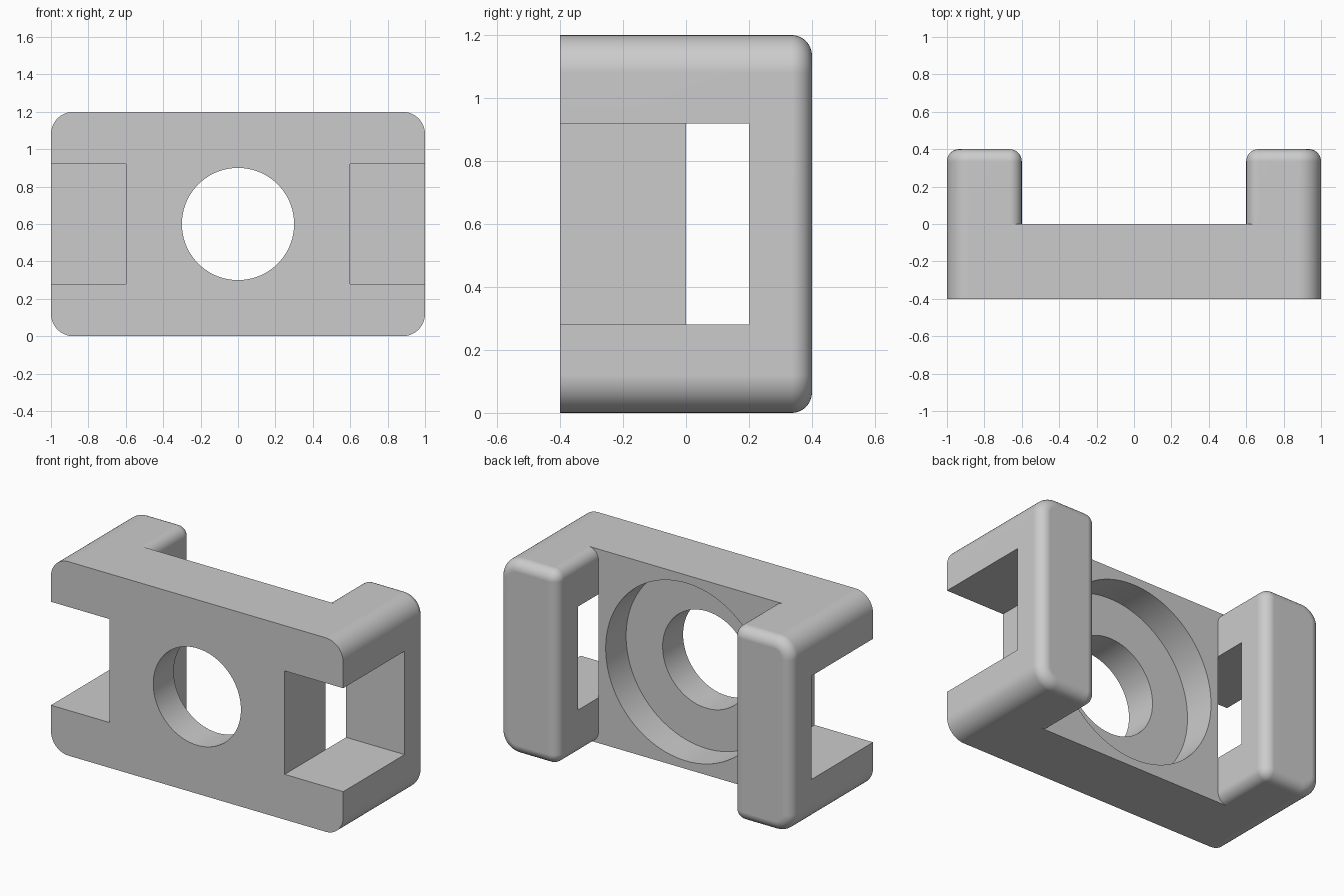
import bpy, bmesh
from math import sin, cos, pi

if "Cube" in bpy.data.objects:
    bpy.data.objects.remove(bpy.data.objects["Cube"], do_unlink=True)

grey = bpy.data.materials.new("matte_grey")
grey.use_nodes = True
colour = (0.6, 0.6, 0.6, 1)
grey.diffuse_color = colour
grey.node_tree.nodes["Principled BSDF"].inputs["Base Color"].default_value = colour

HEIGHT = 1.2
ROUND = 0.12     # outer corner radius
RIM = 0.065      # rim fillet radius
STEPS = 12


def rounded_ring(x0, x1, r_left, r_right, inset):
    """Rounded rectangle in x and z, pulled in by an inset."""
    corners = [(x1, HEIGHT, r_right, -1, -1), (x0, HEIGHT, r_left, 1, -1),
               (x0, 0, r_left, 1, 1), (x1, 0, r_right, -1, 1)]
    points = []
    for quarter, (x, z, r, sx, sz) in enumerate(corners):
        for i in range(STEPS + 1):
            a = (quarter + i / STEPS) * pi / 2
            points.append((x + sx * r + (r - inset) * cos(a),
                           z + sz * r + (r - inset) * sin(a)))
    return points


def loft(name, sections):
    """Closed solid through rings given as (y, ring points)."""
    bm = bmesh.new()
    rings = [[bm.verts.new((x, y, z)) for x, z in ring] for y, ring in sections]
    for a, b in zip(rings, rings[1:]):
        for i in range(len(a)):
            j = (i + 1) % len(a)
            bm.faces.new((a[i], a[j], b[j], b[i]))
    bm.faces.new(rings[0])
    bm.faces.new(rings[-1])
    bmesh.ops.remove_doubles(bm, verts=bm.verts, dist=1e-5)
    bmesh.ops.recalc_face_normals(bm, faces=bm.faces)
    mesh = bpy.data.meshes.new(name)
    bm.to_mesh(mesh)
    bm.free()
    obj = bpy.data.objects.new(name, mesh)
    bpy.context.collection.objects.link(obj)
    mesh.materials.append(grey)
    return obj


def select(obj):
    bpy.ops.object.select_all(action='DESELECT')
    obj.select_set(True)
    bpy.context.view_layer.objects.active = obj


def combine(target, tool, operation):
    """Apply a boolean and remove the tool."""
    mod = target.modifiers.new("combine", 'BOOLEAN')
    mod.operation, mod.object, mod.solver = operation, tool, 'EXACT'
    select(target)
    bpy.ops.object.modifier_apply(modifier=mod.name)
    bpy.data.objects.remove(tool, do_unlink=True)


def cylinder(name, radius, y0, y1):
    bpy.ops.mesh.primitive_cylinder_add(
        vertices=96, radius=radius, depth=y1 - y0,
        location=(0, (y0 + y1) / 2, HEIGHT / 2), rotation=(pi / 2, 0, 0))
    obj = bpy.context.object
    obj.name = name
    obj.data.materials.append(grey)
    return obj


# Rounded wall
plate = rounded_ring(-1, 1, ROUND, ROUND, 0)
body = loft("bracket_body", [(-0.4, plate), (0, plate)])

# Legs behind the wall, with a filleted rear rim
for side in (-1, 1):
    x0, x1 = sorted((side * 0.6, side))
    radii = (ROUND, RIM) if side < 0 else (RIM, ROUND)
    sections = [(0, rounded_ring(x0, x1, *radii, 0))]
    for i in range(STEPS + 1):
        a = i / STEPS * pi / 2
        sections.append((0.4 - RIM + RIM * sin(a),
                         rounded_ring(x0, x1, *radii, RIM * (1 - cos(a)))))
    combine(body, loft("leg", sections), 'UNION')

# Side slots through wall and legs
for side in (-1, 1):
    bpy.ops.mesh.primitive_cube_add(size=1, location=(side * 0.85, -0.15, 0.6))
    slot = bpy.context.object
    slot.name = "slot_cutter"
    slot.scale = (0.5, 0.7, 0.64)
    slot.data.materials.append(grey)
    combine(body, slot, 'DIFFERENCE')

# Through hole and wide rear recess
combine(body, cylinder("hole_cutter", 0.3, -0.5, 0.1), 'DIFFERENCE')
combine(body, cylinder("recess_cutter", 0.55, -0.2, 0.1), 'DIFFERENCE')

# Tidy shading: smooth fillets, crisp edges, flat faces
select(body)
bpy.ops.object.shade_smooth_by_angle(angle=pi / 6)
normals = body.modifiers.new("flat_faces", 'WEIGHTED_NORMAL')
normals.keep_sharp = True
